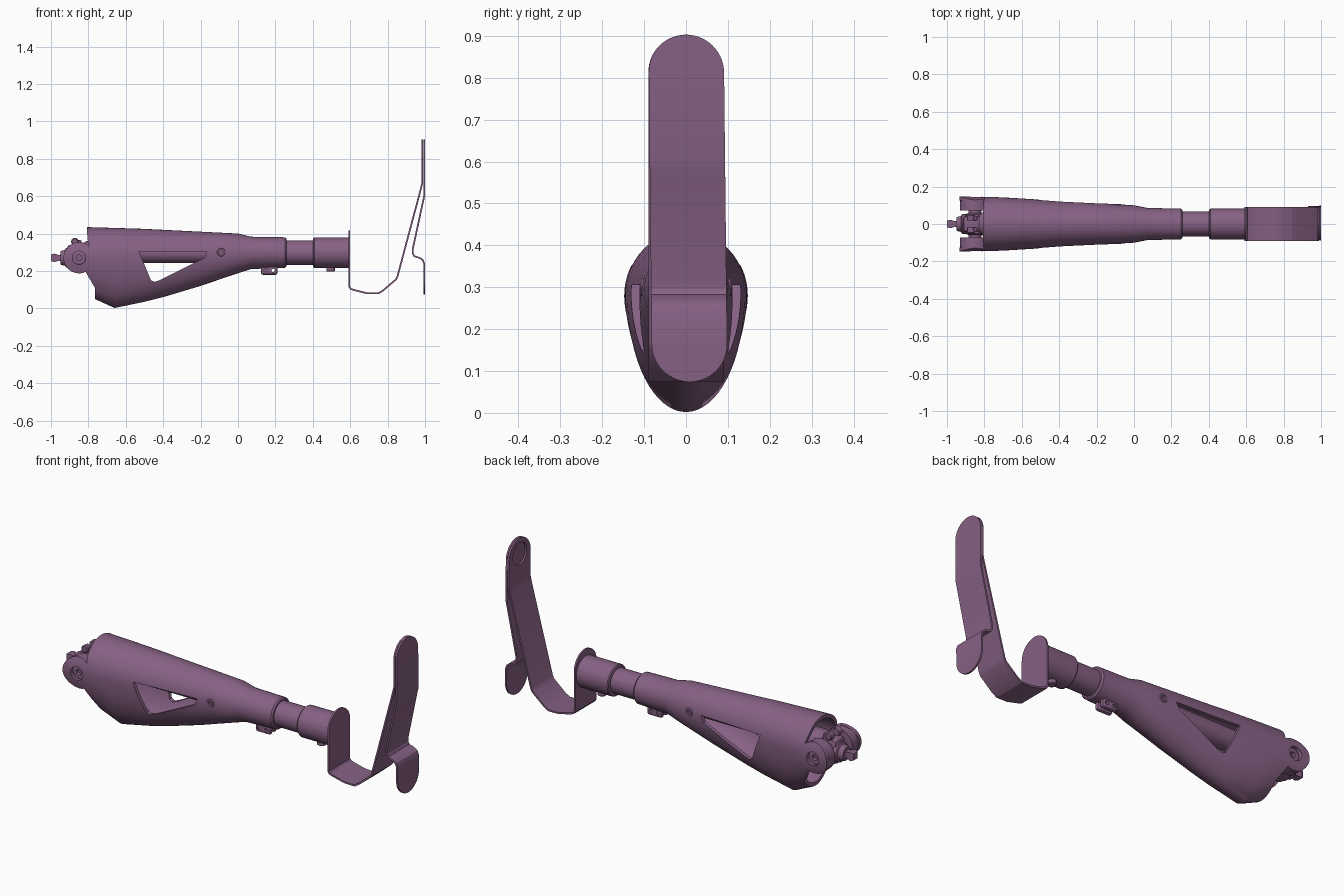
import bpy, bmesh, math
from mathutils import Vector

if "Cube" in bpy.data.objects:
    bpy.data.objects.remove(bpy.data.objects["Cube"])

MAT = bpy.data.materials.new("plum")
MAT.diffuse_color = (0.24, 0.12, 0.23, 1)
MAT.use_nodes = True
MAT.node_tree.nodes["Principled BSDF"].inputs["Base Color"].default_value = MAT.diffuse_color
PIVOT = (-0.85, 0, 0.27)


def finish(name, bm, angle=30):
    bmesh.ops.recalc_face_normals(bm, faces=bm.faces)
    me = bpy.data.meshes.new(name)
    bm.to_mesh(me)
    bm.free()
    ob = bpy.data.objects.new(name, me)
    bpy.context.collection.objects.link(ob)
    me.materials.append(MAT)
    smooth(ob, angle)
    return ob


def smooth(ob, angle=30):
    bpy.ops.object.select_all(action='DESELECT')
    bpy.context.view_layer.objects.active = ob
    ob.select_set(True)
    bpy.ops.object.shade_smooth_by_angle(angle=math.radians(angle))


def apply(ob, kind, **props):
    bpy.context.view_layer.objects.active = ob
    m = ob.modifiers.new(kind.lower(), kind)
    for k, v in props.items():
        setattr(m, k, v)
    bpy.ops.object.modifier_apply(modifier=m.name)


def boolean(ob, cutter, op='DIFFERENCE'):
    apply(ob, 'BOOLEAN', object=cutter, operation=op, solver='EXACT')
    bpy.data.objects.remove(cutter)
    smooth(ob)


def skin(name, rings, caps=True, closed=False):
    bm = bmesh.new()
    vs = [[bm.verts.new(p) for p in r] for r in rings]
    pairs = list(zip(vs, vs[1:])) + ([(vs[-1], vs[0])] if closed else [])
    for a, b in pairs:
        for i in range(len(a)):
            j = (i + 1) % len(a)
            bm.faces.new((a[i], a[j], b[j], b[i]))
    if caps and not closed:
        bm.faces.new(vs[0])
        bm.faces.new(vs[-1])
    return finish(name, bm)


def lathe(name, axis, origin, pts, n=40, closed=False):
    """pts are (distance along axis, radius)."""
    rings = []
    for t, r in pts:
        ring = []
        for i in range(n):
            a = 2 * math.pi * (i + 0.5) / n
            u, v = r * math.cos(a), r * math.sin(a)
            p = {'x': (t, u, v), 'y': (u, t, v), 'z': (u, v, t)}[axis]
            ring.append(Vector(origin) + Vector(p))
        rings.append(ring)
    return skin(name, rings, closed=closed)


def prism(name, outline, y0, y1):
    return skin(name, [[(x, y, z) for x, z in outline] for y in (y0, y1)])


def box(name, size, loc, bevel=0.006):
    bm = bmesh.new()
    bmesh.ops.create_cube(bm, size=1)
    for v in bm.verts:
        v.co = Vector(v.co[i] * size[i] + loc[i] for i in range(3))
    bmesh.ops.bevel(bm, geom=bm.edges[:], offset=bevel, segments=2, affect='EDGES', profile=0.5)
    return finish(name, bm)


# egg-section shell: x, top, bottom, widest z, half width
STATIONS = [(-0.96, .440, .125, .28, .148), (-0.765, .433, .05, .28, .145),
            (-0.66, .430, .002, .28, .140), (-0.5, .425, .035, .28, .130),
            (-0.4, .42, .06, .28, .122), (-0.2, .41, .12, .285, .112),
            (0.0, .400, .188, .293, .100), (0.07, .383, .210, .298, .086),
            (0.25, .380, .217, .298, .082), (0.258, .373, .225, .298, .075)]


def loft(name, stations, inset=0.0):
    rings = []
    for x, top, bot, mid, w in stations:
        ring = []
        for i in range(64):
            a = 2 * math.pi * i / 64
            s = math.sin(a)
            h = (top - mid if s > 0 else mid - bot) - inset
            ring.append((x, (w - inset) * math.cos(a), mid + h * s))
        rings.append(ring)
    return skin(name, rings)


shell = loft("shank_shell", STATIONS)
inner = [(-0.98,) + STATIONS[0][1:]] + STATIONS[1:7]
boolean(shell, loft("cavity_cutter", inner, 0.02))

# side outline with the rounded hinge ears
arc = [math.radians(-65 - 245 * i / 28) for i in range(29)]
outline = [(-0.81, .5), (0.3, .5), (0.3, -.05), (-0.765, -.05), (-0.765, .11)]
outline += [(-0.85 + .083 * math.cos(a), .27 + .083 * math.sin(a)) for a in arc]
outline += [(-0.805, .37)]
boolean(shell, prism("outline_cutter", outline, -.3, .3), 'INTERSECT')

# side windows, hinge hole, side screw holes
boolean(shell, prism("window_cutter", [(-.53, .305), (-.165, .305), (-.18, .27), (-.42, .15),
                                       (-.445, .142), (-.465, .15)], -.3, .3))
boolean(shell, lathe("hinge_hole", 'y', PIVOT, [(-.3, .036), (.3, .036)]))
boolean(shell, lathe("screw_hole", 'y', (-0.09, 0, .3), [(-.3, .022), (.3, .022)], 24))

for s, side in ((-1, "front"), (1, "back")):
    lathe(f"{side}_hinge_boss", 'y', PIVOT,
          [(s * .072, .036), (s * .072, .081), (s * .122, .081), (s * .122, .036)], closed=True)
    lathe(f"{side}_hinge_cap", 'y', PIVOT,
          [(s * .06, .036), (s * .125, .036), (s * .128, .031), (s * .128, .015), (s * .11, .015)])
    lathe(f"{side}_side_screw", 'y', (-0.09, 0, .3),
          [(s * .05, .022), (s * .105, .022), (s * .108, .02), (s * .108, .011), (s * .095, .011)], 24)

# knee joint between the ears
lathe("hinge_axle", 'y', PIVOT, [(-.072, .03), (-.06, .03), (-.05, .06), (.05, .06),
                                 (.06, .03), (.072, .03)])
box("hinge_block", (.13, .09, .13), (-0.85, 0, .275), .02)
lathe("pylon_socket", 'x', (0, 0, .298), [(-.83, .05), (-.81, .062), (-.74, .062), (-.73, .056)])
lathe("adapter_dome", 'x', (0, 0, .27), [(-.95, .034), (-.945, .038), (-.925, .042), (-.92, .052),
                                         (-.88, .056), (-.86, .056)])
lathe("adapter_pyramid", 'x', (0, 0, .27), [(-1, .025), (-.982, .032), (-.958, .022), (-.94, .026)], 4)
for s in (-1, 1):
    lathe("stop_knob", 'y', (-.872, 0, .357), [(s * .018, .018), (s * .045, .02), (s * .05, .015)], 20)
    box("stop_lug", (.05, .02, .06), (-.862, s * .03, .335))

# tubes and collar
lathe("pylon_tube", 'x', (0, 0, .298), [(-.76, .055), (-.05, .055), (-.05, .066), (.45, .066)])
lathe("ankle_collar", 'x', (0, 0, .298), [(.4, .068), (.403, .078), (.408, .082), (.592, .082)])
lathe("collar_screw", 'z', (.495, 0, 0), [(.196, .018), (.2, .023), (.225, .023)], 24)

# pinch clamp under the shell
for s in (-1, 1):
    lug = box("clamp_lug", (.09, .026, .06), (.167, s * .018, .209), .012)
    for x in (.145, .188):
        boolean(lug, lathe("lug_hole", 'y', (x, 0, .203), [(-.1, .009), (.1, .009)], 16))
lathe("clamp_rod", 'y', (.145, 0, .203), [(-.026, .008), (.026, .008)], 16)


def ribbon(name, path, r, ends, skew=0.0, thick=0.009):
    """Bent strip in the xz plane; chosen ends are rounded with radius r."""
    pts = [Vector((x, 0, z)) for x, z in path]
    rows = [(p, r) for p in pts]
    for at_end, k in zip(ends, (0, -1)):
        if not at_end:
            continue
        tip, nxt = (pts[0], pts[1]) if k == 0 else (pts[-1], pts[-2])
        d = (nxt - tip).normalized()
        cap = [(tip + d * r * (1 - math.cos(a)), max(.004, r * math.sin(a)))
               for a in (math.pi / 2 * i / 14 for i in range(15))]
        rows = cap + rows[1:] if k == 0 else rows[:-1] + cap[::-1]
    bm = bmesh.new()
    vs = []
    for p, w in rows:
        y0 = skew * (.9 - p.z)
        vs.append([bm.verts.new((p.x, y0 + s * w, p.z)) for s in (-1, 1)])
    for a, b in zip(vs, vs[1:]):
        bm.faces.new((a[0], a[1], b[1], b[0]))
    ob = finish(name, bm)
    apply(ob, 'SOLIDIFY', thickness=thick, offset=0, use_even_offset=True)
    smooth(ob, 25)
    return ob


# blade spring and its sole
blade = ribbon("blade_spring", [(.595, .415), (.595, .115), (.603, .104), (.62, .098), (.69, .081),
                                (.75, .08), (.775, .095), (.845, .155), (.853, .172), (.978, .64),
                                (.985, .67), (.985, .903)], .09, (True, True))
boolean(blade, lathe("blade_hole", 'x', (0, 0, .82), [(.95, .058), (1.02, .058)]))
ribbon("blade_sole", [(.9955, .903), (.9955, .6), (.99, .575), (.935, .32), (.934, .295),
                      (.942, .279), (.975, .268), (.988, .258), (.995, .24), (.9955, .074)],
       .09, (True, True), skew=.011)
